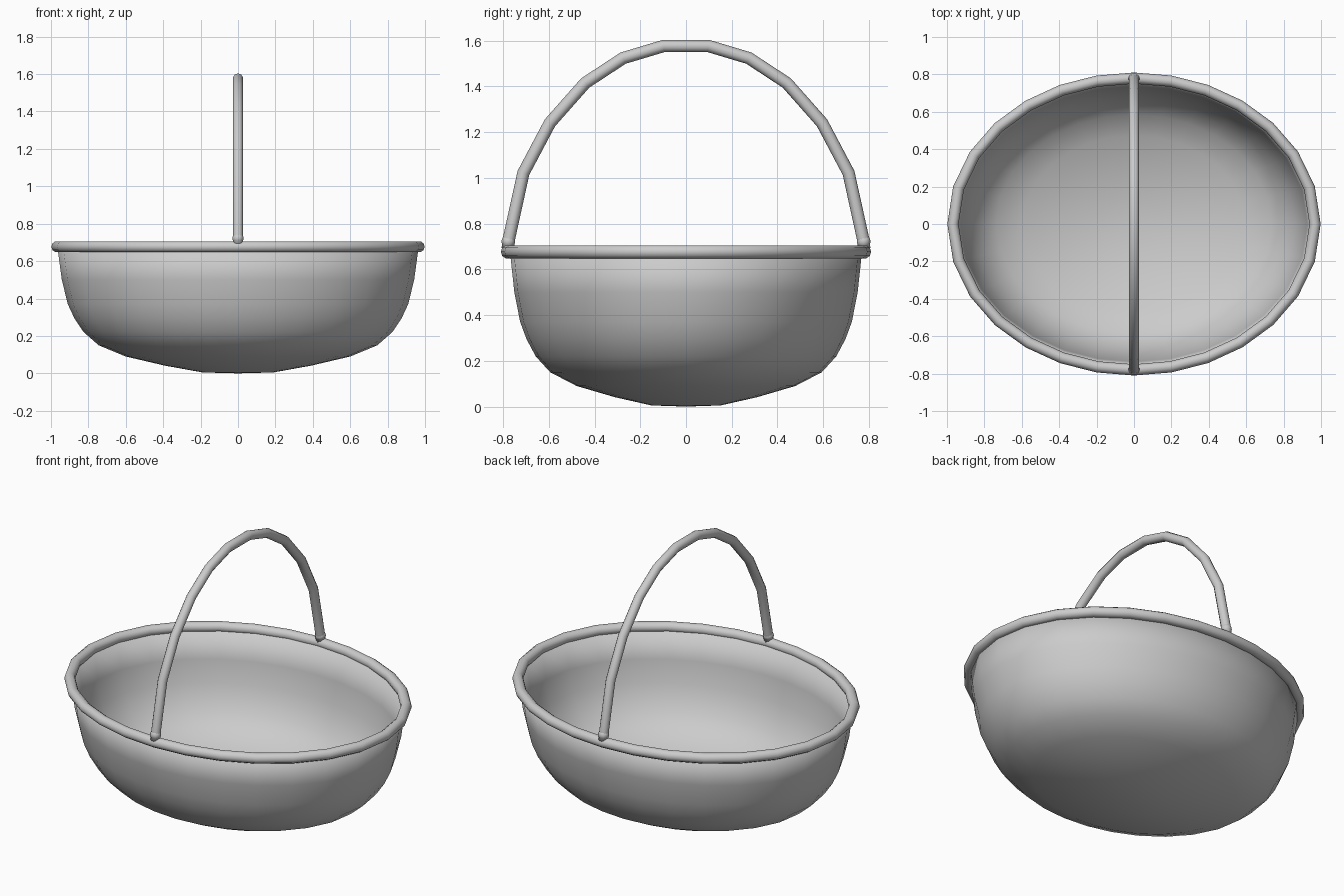
import bpy, bmesh, math
from mathutils import Vector

if "Cube" in bpy.data.objects:
    bpy.data.objects.remove(bpy.data.objects["Cube"])


def ellipse(rx, ry, n, fine=2800):
    """n points evenly spaced by arc length round an ellipse."""
    pts = [Vector((rx * math.cos(2 * math.pi * i / fine), ry * math.sin(2 * math.pi * i / fine), 0))
           for i in range(fine + 1)]
    total = sum((b - a).length for a, b in zip(pts, pts[1:]))
    out, run = [], 0.0
    for a, b in zip(pts, pts[1:]):
        if len(out) < n and run >= len(out) * total / n - 1e-6:
            out.append(a)
        run += (b - a).length
    return out


def make_object(name, bm):
    bmesh.ops.recalc_face_normals(bm, faces=bm.faces)
    for f in bm.faces:
        f.smooth = True
    me = bpy.data.meshes.new(name)
    bm.to_mesh(me)
    bm.free()
    ob = bpy.data.objects.new(name, me)
    bpy.context.collection.objects.link(ob)
    return ob


def tube(name, path, radius, normal, closed, sides=10):
    """Sweep a round section along a path lying in the plane of `normal`."""
    bm = bmesh.new()
    n, rings = len(path), []
    for i, p in enumerate(path):
        a = path[(i - 1) % n] if closed or i else p
        b = path[(i + 1) % n] if closed or i < n - 1 else p
        side = (b - a).normalized().cross(normal)
        rings.append([bm.verts.new(p + radius * (side * math.cos(t) + normal * math.sin(t)))
                      for t in (2 * math.pi * k / sides for k in range(sides))])
    for i in range(n if closed else n - 1):
        r, s = rings[i], rings[(i + 1) % n]
        for k in range(sides):
            j = (k + 1) % sides
            bm.faces.new((r[k], r[j], s[j], s[k]))
    if not closed:
        bm.faces.new(rings[0])
        bm.faces.new(rings[-1])
    return make_object(name, bm)


SEG = 28
Z = Vector((0, 0, 1))

# Bowl: half-width and height, scaled from one oval
profile = [(0.19, 0.005), (0.39, 0.041), (0.60, 0.09), (0.745, 0.15), (0.825, 0.22),
           (0.875, 0.295), (0.91, 0.37), (0.942, 0.50), (0.965, 0.67)]
oval = ellipse(1, 0.797, SEG)
bm = bmesh.new()
rings = [[bm.verts.new(p * r + Z * z) for p in oval] for r, z in profile]
base = bm.verts.new((0, 0, 0))
for k in range(SEG):
    j = (k + 1) % SEG
    bm.faces.new((base, rings[0][j], rings[0][k]))
    for r, s in zip(rings, rings[1:]):
        bm.faces.new((r[k], r[j], s[j], s[k]))
bowl = make_object("bowl", bm)
wall = bowl.modifiers.new("wall", 'SOLIDIFY')
wall.thickness = 0.015
wall.offset = -1

# Rim: oval ring
tube("rim", [p + Z * 0.677 for p in ellipse(0.968, 0.78, SEG)], 0.03, Z, True)

# Handle: arch across the short axis
half = [(0.78, 0.69), (0.773, 0.74), (0.711, 1.022), (0.595, 1.241),
        (0.441, 1.415), (0.275, 1.524), (0.098, 1.577)]
arch = [Vector((0, y, z)) for y, z in half] + [Vector((0, -y, z)) for y, z in reversed(half)]
tube("handle", arch, 0.027, Vector((1, 0, 0)), False)

# Rounded handle ends
for side, label in ((-1, "front"), (1, "back")):
    bm = bmesh.new()
    bmesh.ops.create_uvsphere(bm, u_segments=12, v_segments=8, radius=0.03)
    ob = make_object(label + "_handle_end", bm)
    ob.location = (0, side * 0.777, 0.722)
